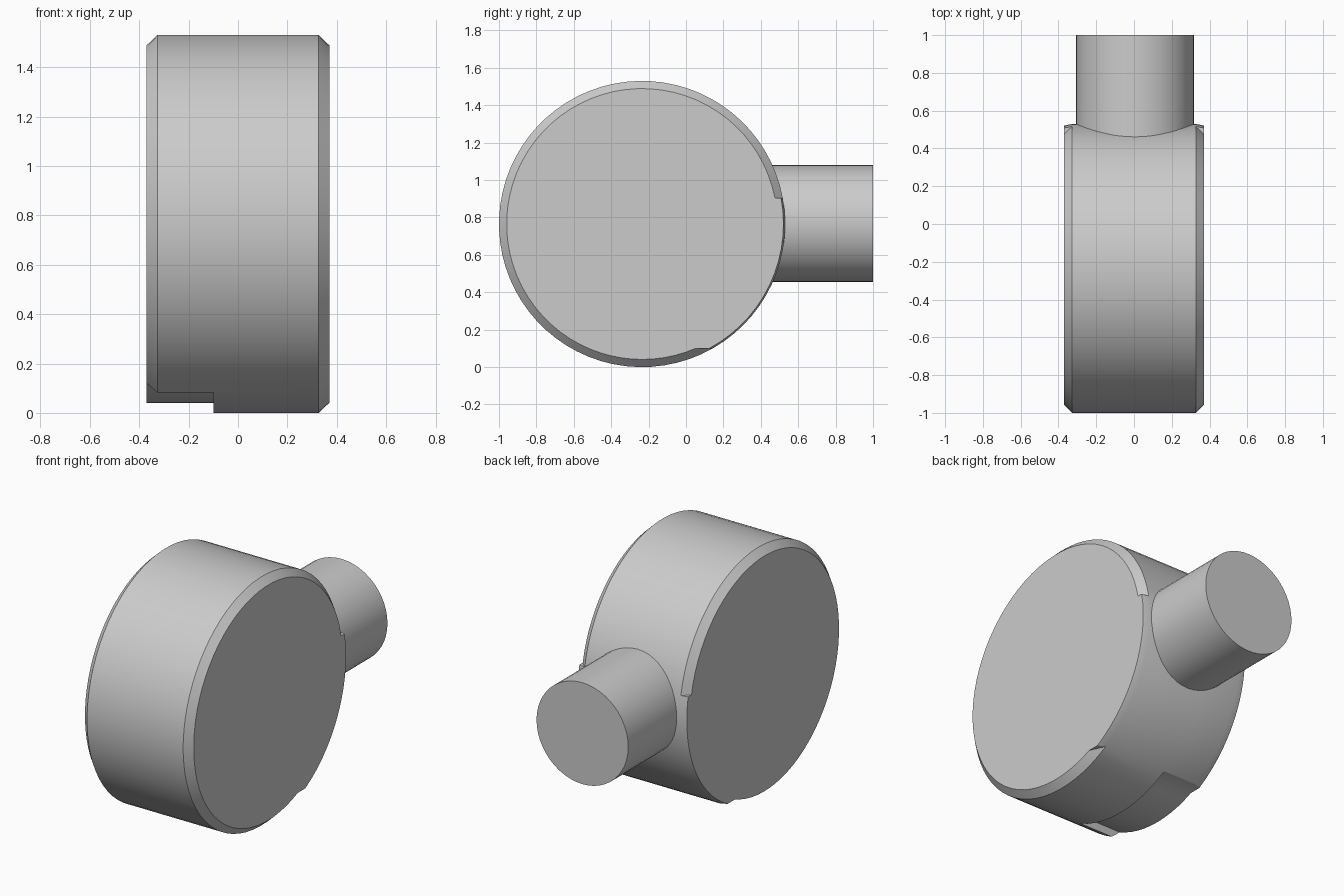
import bpy, bmesh, math
from mathutils import Matrix

cube = bpy.data.objects.get("Cube")
if cube:
    bpy.data.objects.remove(cube, do_unlink=True)

# Single grey material
grey = bpy.data.materials.new("light grey")
grey.use_nodes = True
colour = (0.6, 0.6, 0.6, 1)
grey.diffuse_color = colour
grey.node_tree.nodes["Principled BSDF"].inputs["Base Color"].default_value = colour


def finish(bm, name):
    bmesh.ops.recalc_face_normals(bm, faces=bm.faces)
    mesh = bpy.data.meshes.new(name)
    bm.to_mesh(mesh)
    bm.free()
    mesh.materials.append(grey)
    ob = bpy.data.objects.new(name, mesh)
    bpy.context.collection.objects.link(ob)
    bpy.ops.object.select_all(action='DESELECT')
    ob.select_set(True)
    bpy.context.view_layer.objects.active = ob
    bpy.ops.object.shade_smooth_by_angle(angle=math.radians(25))
    return ob


# Drum: cross-section stations along x, and radii for each sector around the axis
CY, CZ, R, R_IN, R_BACK = -0.235, 0.765, 0.765, 0.724, 0.756
STATIONS = (-0.37, -0.327, -0.1, -0.1, 0.327, 0.37)
CHAMFERED = (R_IN, R, R, R, R, R_IN)
BACK = (R_BACK, R, R, R, R, R_BACK)
NOTCHED = (R_IN, R_IN, R_IN, R, R, R_IN)
TOP_STEP, BOTTOM_STEP, NOTCH_FRONT = 0.905, 0.10, 243.0


def level_angle(z, r):
    return math.degrees(math.asin((z - CZ) / r))


def top_edge(r):
    return level_angle(TOP_STEP, r)


def bottom_edge(r):
    return level_angle(BOTTOM_STEP, r)


def notch_edge(r):
    return NOTCH_FRONT


def notch_end(r):
    return 360 + bottom_edge(r)


bm = bmesh.new()
rings = []
for radii, start, end in ((BACK, bottom_edge, top_edge),
                          (CHAMFERED, top_edge, notch_edge),
                          (NOTCHED, notch_edge, notch_end)):
    steps = max(2, round((end(R) - start(R)) / 5))
    for i in range(steps + 1):
        ring = []
        for x, r in zip(STATIONS, radii):
            a = math.radians(start(r) + (end(r) - start(r)) * i / steps)
            ring.append(bm.verts.new((x, CY + r * math.cos(a), CZ + r * math.sin(a))))
        rings.append(ring)

# Skin between rings, including the step walls where sectors meet
for k, ring in enumerate(rings):
    nxt = rings[(k + 1) % len(rings)]
    for j in range(len(STATIONS) - 1):
        bm.faces.new((ring[j], ring[j + 1], nxt[j + 1], nxt[j]))
# Flat end discs
bm.faces.new([ring[0] for ring in rings])
bm.faces.new([ring[-1] for ring in rings])
bmesh.ops.remove_doubles(bm, verts=bm.verts, dist=1e-5)
finish(bm, "drum_body")

# Round stem coming out of the back
bm = bmesh.new()
bmesh.ops.create_cone(bm, cap_ends=True, segments=48, radius1=0.312, radius2=0.312, depth=0.8,
                      matrix=Matrix.Translation((0.005, 0.6, 0.768)) @ Matrix.Rotation(math.pi / 2, 4, 'X'))
finish(bm, "back_stem")
